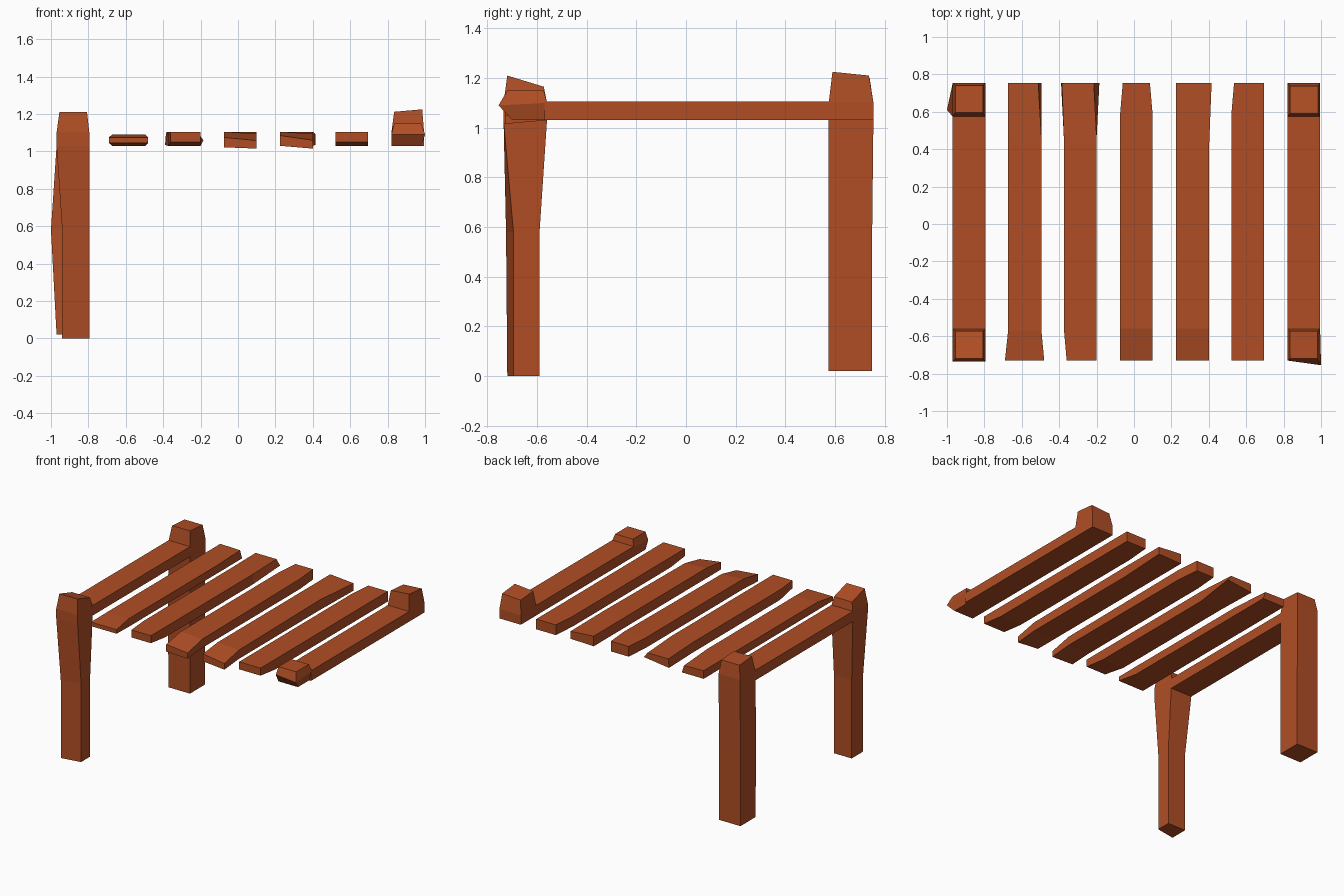
import bpy

wood = bpy.data.materials.new("reddish brown wood")
wood.diffuse_color = (0.434, 0.076, 0.018, 1)


def loft(name, rings):
    """Skin four-cornered rings into a closed, flat-shaded beam."""
    verts = [p for r in rings for p in r]
    n = len(rings)
    faces = [(3, 2, 1, 0), tuple(4 * (n - 1) + k for k in range(4))]
    for i in range(n - 1):
        for k in range(4):
            a, b = 4 * i + k, 4 * i + (k + 1) % 4
            faces.append((a, b, b + 4, a + 4))
    mesh = bpy.data.meshes.new(name)
    mesh.from_pydata(verts, [], faces)
    mesh.materials.append(wood)
    mesh.validate()
    obj = bpy.data.objects.new(name, mesh)
    bpy.context.collection.objects.link(obj)
    # consistent outward normals
    import bmesh
    bm = bmesh.new()
    bm.from_mesh(mesh)
    bmesh.ops.recalc_face_normals(bm, faces=bm.faces)
    bm.to_mesh(mesh)
    bm.free()
    return obj


def section(y, x0, x1, b0=1.03, b1=1.03, t0=1.105, t1=1.105):
    """Plank cross-section at y: bottom and top heights at left and right."""
    return [(x0, y, b0), (x1, y, b1), (x1, y, t1), (x0, y, t0)]


def level(x0, x1, y0, y1, z, zb=None):
    """Post cross-section at height z (zb = height at the rear edge)."""
    zb = z if zb is None else zb
    return [(x0, y0, z), (x1, y0, z), (x1, y1, zb), (x0, y1, zb)]


F, B = -0.73, 0.755  # front and back plank ends

# Loose planks with worn, bent ends
loft("plank_1", [
    section(F, -0.69, -0.48, 1.045, 1.045, 1.075, 1.075),
    section(-0.57, -0.673, -0.495, 1.03, 1.03, 1.09, 1.09),
    section(0.46, -0.673, -0.495, 1.03, 1.03, 1.09, 1.09),
    [(-0.673, B, 1.03), (-0.495, B, 1.03), (-0.512, B, 1.085), (-0.673, B, 1.09)]])
loft("plank_2", [
    section(F, -0.36, -0.2, 1.05, 1.05),
    section(-0.56, -0.375, -0.2),
    section(0.46, -0.375, -0.2),
    [(-0.39, B, 1.035), (-0.185, B, 1.06), (-0.215, B, 1.1), (-0.385, B, 1.1)]])
loft("plank_3", [
    section(F, -0.075, 0.1, 1.022, 1.015, 1.075, 1.058),
    section(-0.56, -0.075, 0.1, 1.03, 1.03, 1.105, 1.095),
    section(0.58, -0.075, 0.1),
    section(B, -0.06, 0.085)])
loft("plank_4", [
    section(F, 0.225, 0.4, 1.03, 1.015, 1.085, 1.06),
    section(-0.56, 0.225, 0.4, 1.03, 1.03, 1.105, 1.095),
    section(0.38, 0.225, 0.4),
    section(B, 0.225, 0.415, 1.03, 1.035, 1.105, 1.09)])
loft("plank_5", [
    section(F, 0.52, 0.695, 1.05, 1.05),
    section(-0.56, 0.52, 0.695),
    section(0.58, 0.52, 0.695),
    section(B, 0.535, 0.695)])

# Side beams running between the posts
for name, x0, x1 in (("left_beam", -0.97, -0.795), ("right_beam", 0.82, 0.995)):
    loft(name, [section(-0.57, x0, x1), section(0.585, x0, x1)])

# Left posts: full-length legs with a tapered top
loft("front_left_post", [
    [(-0.94, -0.72, 0), (-0.795, -0.695, 0), (-0.795, -0.59, 0), (-0.94, -0.59, 0)],
    [(-0.94, -0.725, 0.58), (-0.795, -0.695, 0.58), (-0.795, -0.59, 0.58), (-0.94, -0.59, 0.58)],
    level(-0.97, -0.795, -0.735, -0.56, 1.03),
    level(-0.97, -0.795, -0.735, -0.56, 1.1),
    level(-0.955, -0.807, -0.72, -0.573, 1.21, 1.165)])
loft("back_left_post", [
    level(-0.97, -0.795, 0.575, 0.75, 0.02),
    [(-1.0, 0.61, 0.58), (-0.795, 0.575, 0.58), (-0.795, 0.75, 0.58), (-0.97, 0.75, 0.58)],
    level(-0.97, -0.795, 0.575, 0.755, 1.03),
    level(-0.97, -0.795, 0.575, 0.755, 1.1),
    level(-0.955, -0.807, 0.595, 0.74, 1.21, 1.2)])

# Right posts: broken off under the beam
loft("front_right_stub", [
    level(0.82, 0.98, -0.70, -0.56, 1.03),
    [(0.82, -0.73, 1.09), (1.0, -0.755, 1.09), (0.995, -0.56, 1.1), (0.82, -0.56, 1.1)],
    level(0.835, 0.98, -0.72, -0.573, 1.15)])
loft("back_right_stub", [
    level(0.82, 0.995, 0.575, 0.755, 1.03),
    level(0.82, 0.995, 0.575, 0.755, 1.1),
    [(0.835, 0.59, 1.212), (0.985, 0.59, 1.225), (0.985, 0.737, 1.21), (0.835, 0.737, 1.2)]])
